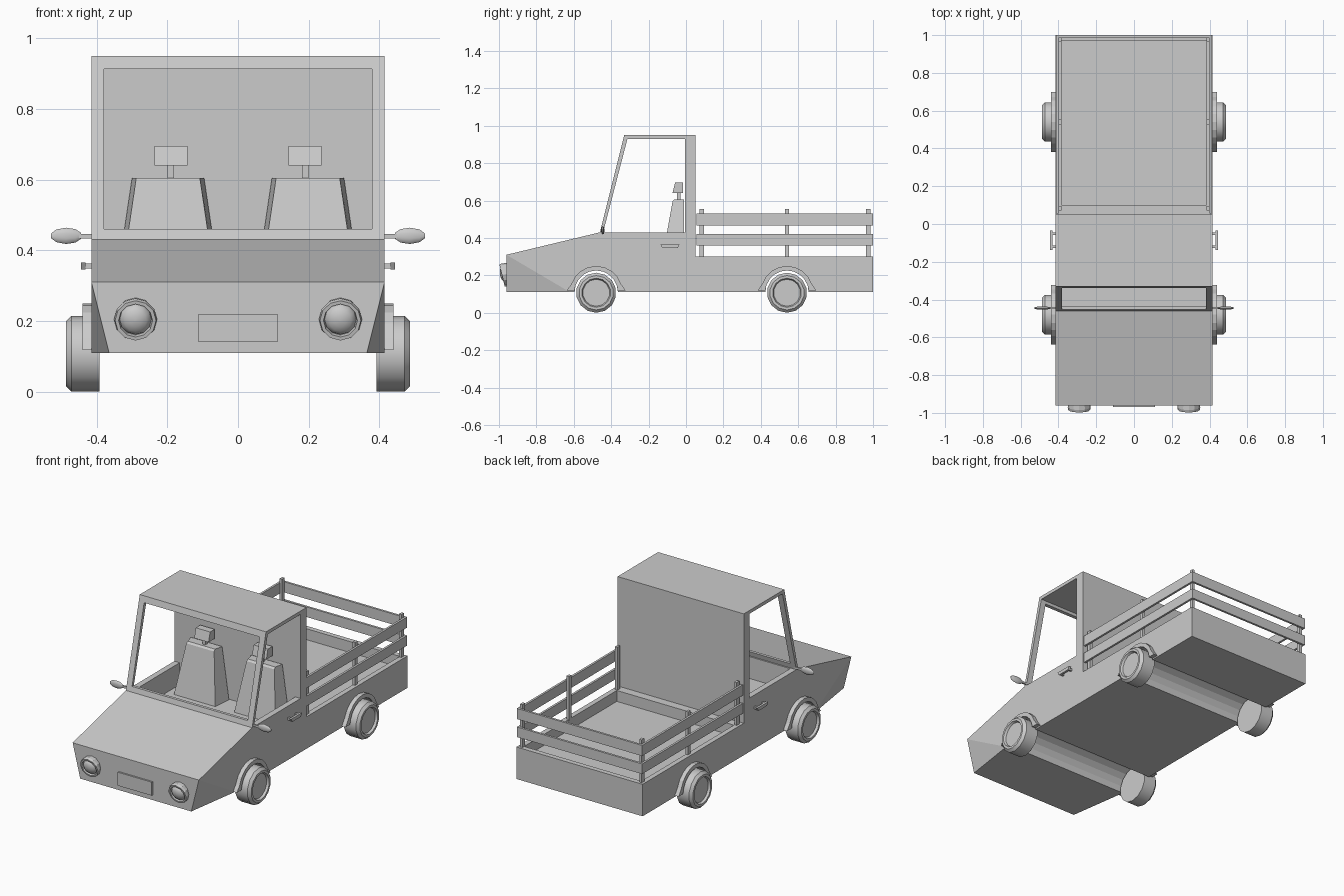
import bpy, bmesh
from math import sin, cos, pi, radians
from mathutils import Matrix, Vector

if "Cube" in bpy.data.objects:
    bpy.data.objects.remove(bpy.data.objects["Cube"])


def finish(name, bm):
    bmesh.ops.recalc_face_normals(bm, faces=bm.faces[:])
    me = bpy.data.meshes.new(name)
    bm.to_mesh(me)
    bm.free()
    ob = bpy.data.objects.new(name, me)
    bpy.context.collection.objects.link(ob)
    return ob


def prism_bm(profile, x0, x1):
    """Side profile in (y, z) extruded from x0 to x1."""
    bm = bmesh.new()
    face = bm.faces.new([bm.verts.new((x0, y, z)) for y, z in profile])
    ext = bmesh.ops.extrude_face_region(bm, geom=[face])
    verts = [v for v in ext["geom"] if isinstance(v, bmesh.types.BMVert)]
    bmesh.ops.translate(bm, verts=verts, vec=(x1 - x0, 0, 0))
    return bm


def prism(name, profile, x0, x1):
    return finish(name, prism_bm(profile, x0, x1))


def box(name, x, y, z):
    return prism(name, [(y[0], z[0]), (y[1], z[0]), (y[1], z[1]), (y[0], z[1])], *x)


def lathe(name, profile, n, matrix, smooth=False):
    """Profile of (radius, height) turned about local z, ends capped."""
    bm = bmesh.new()
    rings = [[bm.verts.new((r * cos(2 * pi * i / n), r * sin(2 * pi * i / n), h))
              for i in range(n)] for r, h in profile]
    for a, b in zip(rings, rings[1:]):
        for i in range(n):
            j = (i + 1) % n
            bm.faces.new((a[i], a[j], b[j], b[i]))
    bm.faces.new(rings[0])
    bm.faces.new(rings[-1])
    bm.transform(matrix)
    ob = finish(name, bm)
    if smooth:
        bpy.ops.object.select_all(action='DESELECT')
        ob.select_set(True)
        bpy.context.view_layer.objects.active = ob
        bpy.ops.object.shade_smooth_by_angle(angle=radians(40))
    return ob


def cut(ob, cutter):
    mod = ob.modifiers.new("cut", 'BOOLEAN')
    mod.operation, mod.solver, mod.object = 'DIFFERENCE', 'EXACT', cutter
    bpy.context.view_layer.objects.active = ob
    bpy.ops.object.modifier_apply(modifier=mod.name)
    bpy.data.objects.remove(cutter)


W = 0.415
AXLES = (-0.48, 0.54)
AXLE_Z = 0.11


def arc(yc, r, n=10):
    return [(yc + r * cos(pi * i / n), AXLE_Z + r * sin(pi * i / n)) for i in range(n + 1)]


# Lower body with nose corners sliced off below the hood line
bm = prism_bm([(-0.96, 0.11), (-0.96, 0.31), (-0.46, 0.43), (0.05, 0.43),
               (0.05, 0.30), (1.0, 0.30), (1.0, 0.11)], -W, W)
for s in (-1, 1):
    a, b, c = (Vector(p) for p in ((s * W, -0.96, 0.31), (s * 0.365, -0.96, 0.11), (s * W, -0.62, 0.11)))
    no = (b - a).cross(c - a)
    if no.x * s < 0:
        no = -no
    res = bmesh.ops.bisect_plane(bm, geom=bm.verts[:] + bm.edges[:] + bm.faces[:], dist=1e-5,
                                 plane_co=a, plane_no=no, clear_outer=True)
    edges = [e for e in bm.edges if e.is_boundary]
    bmesh.ops.holes_fill(bm, edges=edges, sides=0)
body = finish("lower_body", bm)
cut(body, box("cab_cavity", (-0.38, 0.38), (-0.435, -0.005), (0.30, 0.6)))
cut(body, box("bed_cavity", (-0.385, 0.385), (0.10, 0.97), (0.235, 0.5)))
for y in AXLES:
    cut(body, prism("wheel_tunnel", arc(y, 0.116) + [(y - 0.116, 0.0), (y + 0.116, 0.0)], -0.6, 0.6))

# Cab frame: pillars, roof and solid rear wall
cab = prism("cab_frame", [(-0.46, 0.43), (-0.33, 0.95), (0.05, 0.95), (0.05, 0.43)], -W, W)
cut(cab, prism("side_window", [(-0.443, 0.40), (-0.443, 0.43), (-0.313, 0.93),
                               (-0.005, 0.93), (-0.005, 0.40)], -0.6, 0.6))
cut(cab, box("windscreen", (-0.38, 0.38), (-0.6, -0.2), (0.46, 0.914)))

# Bed fence: rails and posts
for z0, z1 in ((0.36, 0.42), (0.467, 0.53)):
    for s in (-1, 1):
        box("side_rail", (s * 0.399, s * 0.412), (0.055, 1.0), (z0, z1))
    box("rear_rail", (-0.399, 0.399), (0.987, 1.0), (z0, z1))
for s in (-1, 1):
    for y in (0.083, 0.54, 0.975):
        box("fence_post", (s * 0.384, s * 0.40), (y - 0.012, y + 0.012), (0.29, 0.555))

for s in (-1, 1):
    # Wheels and flares
    for y in AXLES:
        m = Matrix.Translation((0, y, 0.107)) @ Matrix.Rotation(s * pi / 2, 4, 'Y')
        lathe("wheel", [(0.107, 0.392), (0.107, 0.472), (0.092, 0.487),
                        (0.078, 0.487), (0.072, 0.474)], 14, m, True)
        flare = ([(y + 0.158, 0.118)] + arc(y, 0.14)[1:-1] + [(y - 0.158, 0.118), (y - 0.116, 0.118)]
                 + arc(y, 0.116)[1:-1][::-1] + [(y + 0.116, 0.118)])
        prism("wheel_flare", flare, s * 0.40, s * 0.44)

    # Headlights tilted slightly downward
    m = (Matrix.Translation((s * 0.29, -0.98, 0.202)) @ Matrix.Rotation(radians(14), 4, 'X')
         @ Matrix.Rotation(pi / 2, 4, 'X'))
    lathe("headlight_ring", [(0.056, -0.04), (0.061, -0.01), (0.058, 0.004),
                             (0.048, 0.004), (0.045, -0.012)], 12, m)
    lathe("headlight_bulb", [(0.045 * cos(t), -0.012 + 0.026 * sin(t))
                             for t in (0, 0.4, 0.8, 1.2, 1.5)], 12, m, True)

    # Wing mirrors
    m = Matrix.Translation((s * 0.487, -0.445, 0.441)) @ Matrix.Diagonal((1, 0.4, 1, 1)) \
        @ Matrix.Rotation(s * pi / 2, 4, 'Y')
    lathe("wing_mirror", [(0.008, -0.043), (0.019, -0.027), (0.023, 0.0),
                          (0.018, 0.027), (0.006, 0.043)], 10, m, True)
    box("mirror_stem", (s * 0.40, s * 0.45), (-0.45, -0.44), (0.434, 0.446))

    # Door handles
    prism("door_handle", [(-0.137, 0.365), (-0.035, 0.365), (-0.045, 0.345), (-0.125, 0.345)],
          s * 0.432, s * 0.445)
    for y in (-0.12, -0.052):
        box("handle_stub", (s * 0.41, s * 0.435), (y - 0.006, y + 0.006), (0.348, 0.362))

    # Seats: tapered back, headrest and its post
    cx = s * 0.198
    bm = prism_bm([(-0.126, 0.295), (-0.072, 0.595), (-0.062, 0.605), (-0.012, 0.605), (-0.012, 0.295)],
                  cx - 1, cx + 1)
    for v in bm.verts:
        half = 0.148 - (v.co.z - 0.295) / 0.31 * 0.046
        if v.co.y < -0.05:
            half -= 0.012
        v.co.x = cx + (half if v.co.x > cx else -half)
    finish("seat_back", bm)
    cx = s * 0.19
    box("headrest_post", (cx - 0.009, cx + 0.009), (-0.048, -0.03), (0.59, 0.65))
    prism("headrest", [(-0.072, 0.64), (-0.058, 0.696), (-0.015, 0.696), (-0.015, 0.64)],
          cx - 0.047, cx + 0.047)

# Blank number plate
box("number_plate", (-0.112, 0.112), (-0.97, -0.95), (0.14, 0.22))
